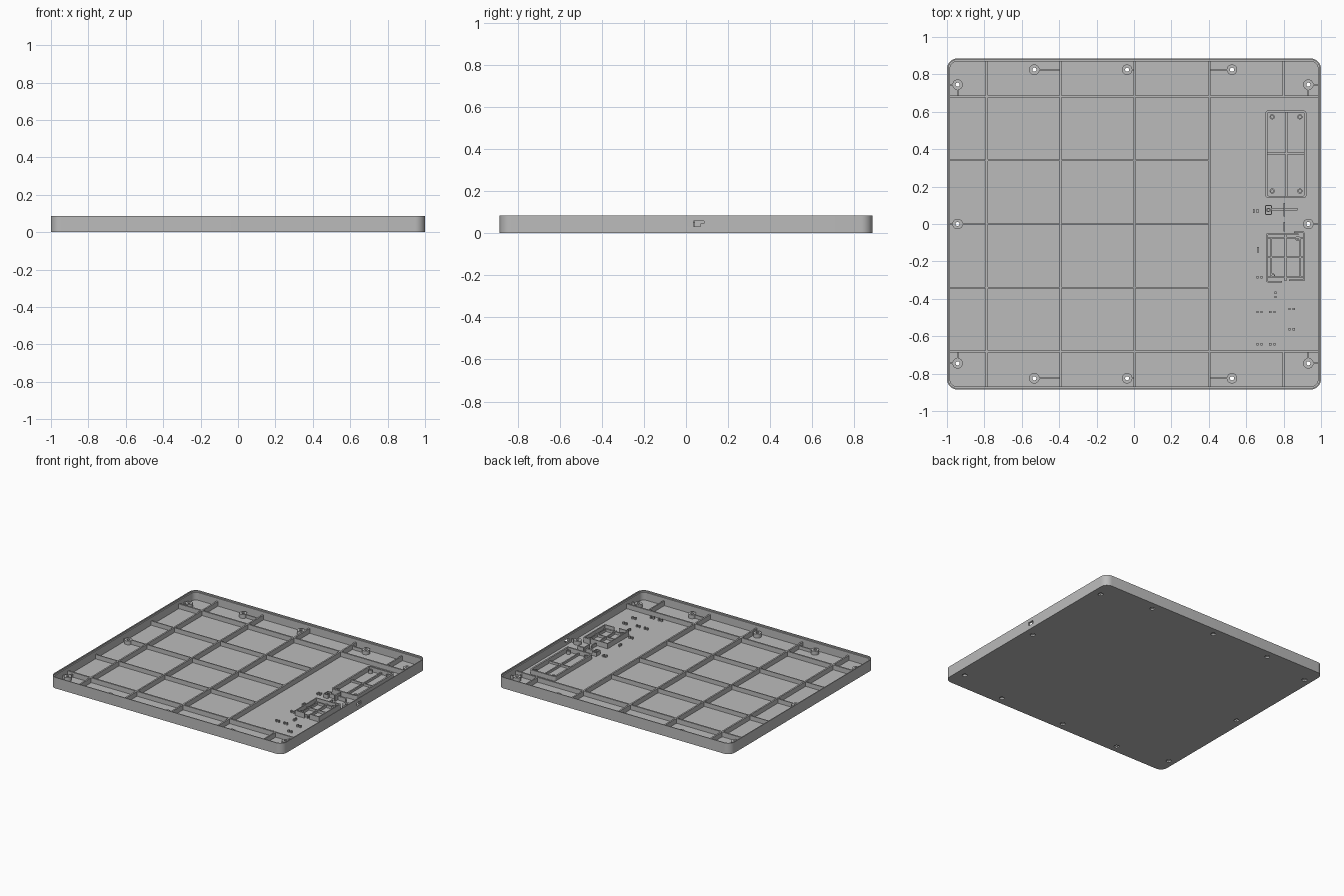
import bpy, bmesh, math
from mathutils import Matrix

if "Cube" in bpy.data.objects:
    bpy.data.objects.remove(bpy.data.objects["Cube"])

HX, HY, H, FLOOR = 1.0, 0.885, 0.085, 0.015
RIB = 0.052

grey = bpy.data.materials.new("plain grey")
grey.diffuse_color = (0.5, 0.5, 0.5, 1)
grey.use_nodes = True
grey.node_tree.nodes["Principled BSDF"].inputs["Base Color"].default_value = grey.diffuse_color


def finish(bm, name, smooth=False):
    bmesh.ops.recalc_face_normals(bm, faces=bm.faces)
    me = bpy.data.meshes.new(name)
    bm.to_mesh(me)
    bm.free()
    me.materials.append(grey)
    ob = bpy.data.objects.new(name, me)
    bpy.context.collection.objects.link(ob)
    if smooth:
        bpy.ops.object.select_all(action='DESELECT')
        ob.select_set(True)
        bpy.context.view_layer.objects.active = ob
        bpy.ops.object.shade_smooth_by_angle(angle=math.radians(30))
    return ob


def box(bm, x0, x1, y0, y1, z0, z1):
    m = Matrix.Translation(((x0 + x1) / 2, (y0 + y1) / 2, (z0 + z1) / 2))
    m = m @ Matrix.Diagonal((x1 - x0, y1 - y0, z1 - z0, 1))
    bmesh.ops.create_cube(bm, size=1, matrix=m)


def bar_x(bm, x0, x1, y, t, top):
    box(bm, x0, x1, y - t / 2, y + t / 2, FLOOR - 0.004, top)


def bar_y(bm, x, y0, y1, t, top):
    box(bm, x - t / 2, x + t / 2, y0, y1, FLOOR - 0.004, top)


def cylinder(bm, x, y, r, z0, z1, n=24):
    bmesh.ops.create_cone(bm, cap_ends=True, segments=n, radius1=r, radius2=r, depth=z1 - z0,
                          matrix=Matrix.Translation((x, y, (z0 + z1) / 2)))


def tube(bm, x, y, r, hole, z0, z1, n=24):
    rings = [[bm.verts.new((x + q * math.cos(2 * math.pi * i / n),
                            y + q * math.sin(2 * math.pi * i / n), z)) for i in range(n)]
             for q, z in ((r, z0), (r, z1), (hole, z1), (hole, z0))]
    for k in range(4):
        a, b = rings[k], rings[(k + 1) % 4]
        for i in range(n):
            j = (i + 1) % n
            bm.faces.new((a[i], a[j], b[j], b[i]))


def rounded_ring(bm, inset, z, radius, cx=0, cy=0, hx=HX, hy=HY, n=8):
    r = max(radius - inset, 0.004)
    vs = []
    for k, (sx, sy) in enumerate(((1, 1), (-1, 1), (-1, -1), (1, -1))):
        for i in range(n + 1):
            a = math.pi / 2 * (k + i / n)
            vs.append(bm.verts.new((cx + sx * (hx - inset - r) + r * math.cos(a),
                                    cy + sy * (hy - inset - r) + r * math.sin(a), z)))
    return vs


def bridge(bm, rings, closed=False):
    pairs = list(zip(rings, rings[1:])) + ([(rings[-1], rings[0])] if closed else [])
    for a, b in pairs:
        for i in range(len(a)):
            j = (i + 1) % len(a)
            bm.faces.new((a[i], a[j], b[j], b[i]))


# screw positions with the end of the web bracing each boss
edge = [(-0.533, -0.395), (-0.037, 0.005), (0.524, 0.405)]
screws = [(x, s * 0.825) for x, _ in edge for s in (1, -1)]
screws += [(x, s * 0.745) for x in (-0.943, 0.932) for s in (1, -1)]
screws += [(-0.943, 0), (0.932, 0)]

# tray: floor, wall and stepped lip
bm = bmesh.new()
rings = [rounded_ring(bm, i, z, 0.055) for i, z in
         ((0, 0), (0, H), (0.007, H), (0.007, H - 0.01), (0.016, H - 0.01), (0.016, FLOOR))]
bridge(bm, rings)
bm.faces.new(rings[0])
bm.faces.new(rings[-1])
tray = finish(bm, "tray")

# screw recesses and side port cut from the tray
bm = bmesh.new()
for x, y in screws:
    cylinder(bm, x, y, 0.018, -0.02, FLOOR + 0.01)
box(bm, 0.95, 1.05, 0.035, 0.085, 0.032, 0.057)
cutter = finish(bm, "hole_cutter")
cutter.hide_render = True
mod = tray.modifiers.new("holes", 'BOOLEAN')
mod.object = cutter
mod.solver = 'EXACT'
bpy.ops.object.select_all(action='DESELECT')
tray.select_set(True)
bpy.context.view_layer.objects.active = tray
bpy.ops.object.modifier_apply(modifier=mod.name)
bpy.data.objects.remove(cutter)
bpy.ops.object.shade_smooth_by_angle(angle=math.radians(30))

# port insert, filling the lower corner of the opening
bm = bmesh.new()
box(bm, 0.984, 0.994, 0.068, 0.086, 0.031, 0.045)
finish(bm, "port_insert")

# screw bosses
bm = bmesh.new()
for x, y in screws:
    tube(bm, x, y, 0.028, 0.011, 0.011, 0.045)
finish(bm, "screw_bosses", True)

# stiffening ribs across the floor
bm = bmesh.new()
ex, ey = HX - 0.012, HY - 0.012
for x in (-0.787, -0.393, 0.003, 0.404):
    bar_y(bm, x, -ey, ey, 0.012, RIB)
for s in (1, -1):
    bar_x(bm, -ex, ex, s * 0.682, 0.012, RIB)
    bar_x(bm, -ex, 0.404, s * 0.342, 0.008, RIB - 0.003)
    bar_y(bm, 0.8, *sorted((s * 0.682, s * ey)), 0.01, RIB)
bar_x(bm, -0.918, 0.404, 0, 0.008, RIB - 0.003)
finish(bm, "floor_ribs")

# webs from the bosses to ribs and walls
bm = bmesh.new()
for s in (1, -1):
    for x, end in edge:
        d = 0.024 if end > x else -0.024
        bar_x(bm, *sorted((x + d, end)), s * 0.825, 0.01, 0.04)
    for x in (-0.943, 0.932):
        bar_y(bm, x, *sorted((s * 0.682, s * 0.721)), 0.008, 0.04)
for x0, x1 in ((-ex, -0.967), (0.956, ex)):
    for y in (-0.745, 0, 0.745):
        bar_x(bm, x0, x1, y, 0.008, 0.04)
finish(bm, "boss_webs")

# large compartment with cross bars and corner pegs
bm = bmesh.new()
spec = dict(cx=0.812, cy=0.373, hx=0.11, hy=0.234)
bridge(bm, [rounded_ring(bm, i, z, 0.015, n=3, **spec) for i, z in
            ((0, FLOOR - 0.004), (0, 0.05), (0.012, 0.05), (0.012, FLOOR - 0.004))], True)
bar_x(bm, 0.71, 0.914, 0.376, 0.01, 0.032)
bar_y(bm, 0.815, 0.147, 0.6, 0.01, 0.032)
for x in (0.739, 0.887):
    for y in (0.176, 0.573):
        tube(bm, x, y, 0.014, 0.007, FLOOR - 0.003, 0.04, 12)
finish(bm, "large_compartment")

# small compartment, open at one corner
bm = bmesh.new()
bar_y(bm, 0.713, -0.31, -0.05, 0.008, 0.055)
bar_y(bm, 0.908, -0.305, -0.045, 0.008, 0.055)
bar_x(bm, 0.713, 0.79, -0.308, 0.008, 0.055)
bar_x(bm, 0.83, 0.908, -0.302, 0.008, 0.055)
bar_x(bm, 0.713, 0.88, -0.054, 0.008, 0.055)
bar_x(bm, 0.855, 0.908, -0.044, 0.008, 0.055)
for x in (0.735, 0.888):
    bar_y(bm, x, -0.285, -0.07, 0.008, 0.034)
for y in (-0.285, -0.178, -0.073):
    bar_x(bm, 0.713, 0.904, y, 0.009, 0.034)
bar_y(bm, 0.81, -0.305, -0.058, 0.009, 0.034)
for x, y in ((0.875, -0.077), (0.742, -0.277)):
    tube(bm, x, y, 0.013, 0.006, FLOOR - 0.003, 0.042, 12)
finish(bm, "small_compartment")

# bracket between the compartments
bm = bmesh.new()
tube(bm, 0.719, 0.075, 0.012, 0.006, FLOOR - 0.003, 0.04, 12)
for x in (0.703, 0.735):
    bar_y(bm, x, 0.05, 0.1, 0.005, 0.045)
bar_x(bm, 0.703, 0.735, 0.05, 0.005, 0.045)
bar_x(bm, 0.703, 0.735, 0.1, 0.005, 0.045)
bar_x(bm, 0.735, 0.875, 0.079, 0.014, 0.045)
bar_y(bm, 0.803, 0.04, 0.112, 0.01, 0.06)
for x in (0.64, 0.66):
    bar_y(bm, x, 0.058, 0.08, 0.01, 0.03)
bar_y(bm, 0.803, -0.04, 0.012, 0.008, 0.04)
finish(bm, "middle_bracket")

# small guide pegs on the floor
bm = bmesh.new()
pegs = [(0.663, -0.13), (0.663, -0.147), (0.757, -0.368), (0.757, -0.39)]
for x, y in ((0.671, -0.285), (0.671, -0.47), (0.74, -0.47), (0.843, -0.455),
             (0.843, -0.563), (0.671, -0.643), (0.74, -0.643)):
    pegs += [(x - 0.011, y), (x + 0.011, y)]
for x, y in pegs:
    bar_x(bm, x - 0.006, x + 0.006, y, 0.012, 0.032)
finish(bm, "guide_pegs")
